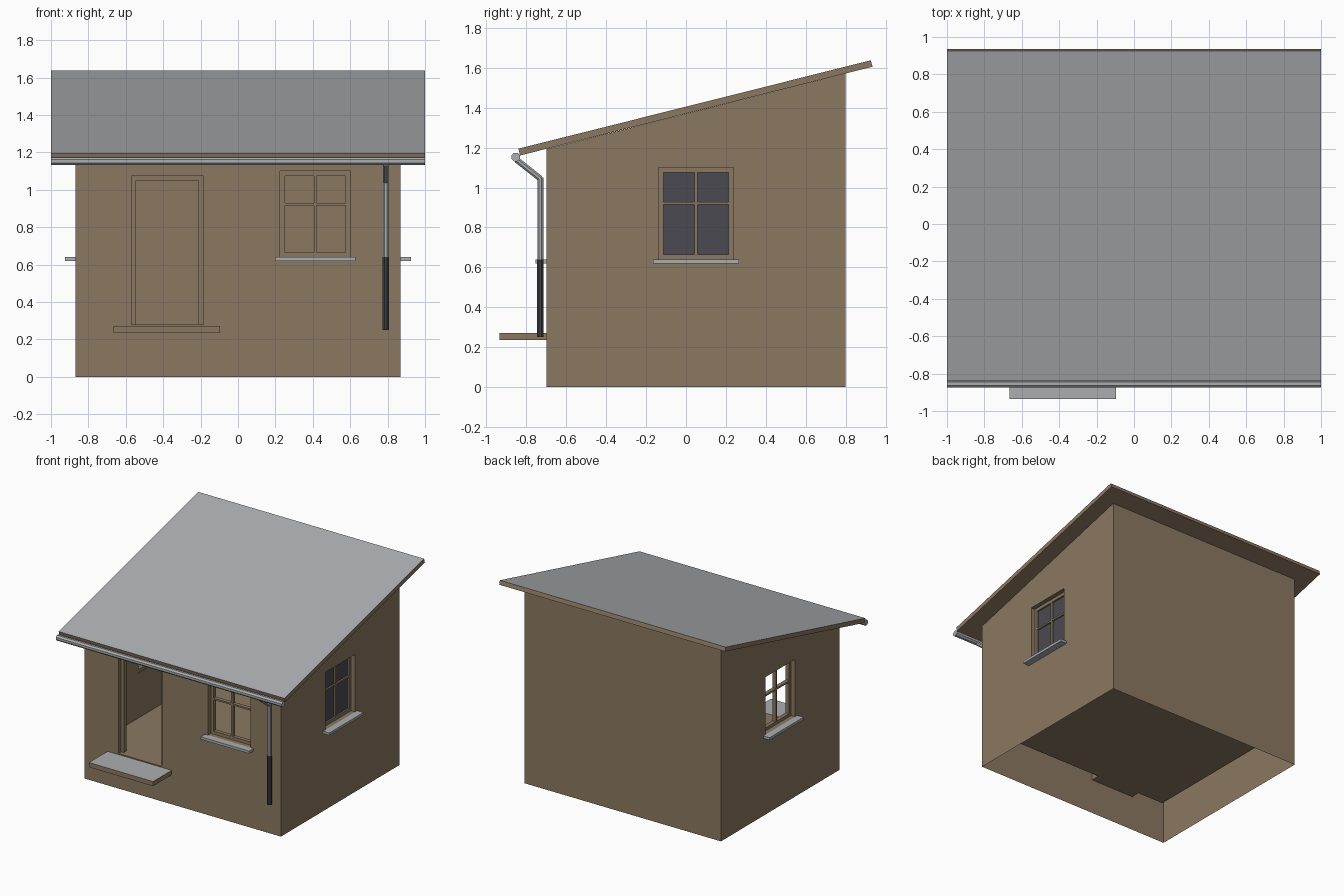
import bpy
import bmesh
from math import pi
from mathutils import Matrix, Vector

if "Cube" in bpy.data.objects:
    bpy.data.objects.remove(bpy.data.objects["Cube"], do_unlink=True)


def material(name, r, g, b):
    m = bpy.data.materials.new(name)
    m.use_nodes = True
    m.diffuse_color = (r, g, b, 1)
    m.node_tree.nodes["Principled BSDF"].inputs["Base Color"].default_value = (r, g, b, 1)
    return m


BROWN = material("wall_brown", 0.26, 0.19, 0.12)
GREY = material("sheet_grey", 0.41, 0.42, 0.44)
GLASS = material("dark_glass", 0.07, 0.068, 0.085)
DARK = material("dark_pipe", 0.05, 0.05, 0.055)


def finish(name, bm, mats, top_grey=False, matrix=None):
    """Turn a bmesh into an object; upward faces may take the second colour."""
    if matrix:
        bm.transform(matrix)
    bmesh.ops.recalc_face_normals(bm, faces=bm.faces)
    if top_grey:
        for f in bm.faces:
            f.material_index = int(f.normal.z > 0.9)
    mesh = bpy.data.meshes.new(name)
    bm.to_mesh(mesh)
    bm.free()
    for m in mats:
        mesh.materials.append(m)
    ob = bpy.data.objects.new(name, mesh)
    bpy.context.collection.objects.link(ob)
    return ob


def add_box(bm, lo, hi):
    lo, hi = Vector(lo), Vector(hi)
    size = Matrix.Diagonal((*(hi - lo), 1))
    bmesh.ops.create_cube(bm, size=1, matrix=Matrix.Translation((lo + hi) / 2) @ size)


def boxes(name, items, mats, **kw):
    bm = bmesh.new()
    for lo, hi in items:
        add_box(bm, lo, hi)
    return finish(name, bm, mats, **kw)


def prism(name, profile, half, mats, **kw):
    """Extrude a (y, z) profile along x."""
    bm = bmesh.new()
    face = bm.faces.new([bm.verts.new((-half, y, z)) for y, z in profile])
    out = bmesh.ops.extrude_face_region(bm, geom=[face])["geom"]
    moved = [v for v in out if isinstance(v, bmesh.types.BMVert)]
    bmesh.ops.translate(bm, verts=moved, vec=(2 * half, 0, 0))
    return finish(name, bm, mats, **kw)


def tube(name, a, b, radius, mat, sides=8):
    a, b = Vector(a), Vector(b)
    bm = bmesh.new()
    turn = (b - a).to_track_quat('Z', 'Y').to_matrix().to_4x4()
    bmesh.ops.create_cone(bm, cap_ends=True, segments=sides, radius1=radius, radius2=radius,
                          depth=(b - a).length,
                          matrix=Matrix.Translation((a + b) / 2) @ turn @ Matrix.Rotation(pi / sides, 4, 'Z'))
    return finish(name, bm, [mat])


# Wall shell, thick above the floor and hollow below it
W, FRONT, BACK, T, FLOOR = 0.87, -0.70, 0.80, 0.07, 0.28
walls = prism("walls", [(FRONT, 0), (BACK, 0), (BACK, 1.572), (FRONT, 1.193)], W, [BROWN])

# Local frames of the three walls with windows: x along, y inward
places = {
    "front": Matrix.Translation((0.4125, FRONT, 0)),
    "right": Matrix.Translation((W, 0.05, 0)) @ Matrix.Rotation(pi / 2, 4, 'Z'),
    "left": Matrix.Translation((-W, 0.05, 0)) @ Matrix.Rotation(-pi / 2, 4, 'Z'),
}
U, LOW, HIGH = 0.188, 0.64, 1.10

# Cut the room, the doorway and the window openings
cutters = [
    boxes("room_cutter", [((-W + T, FRONT + T, FLOOR), (W - T, BACK - T, 2))], []),
    boxes("door_cutter", [((-0.57, FRONT - 0.1, FLOOR), (-0.185, FRONT + 0.1, 1.075))], []),
]
for side, mat in places.items():
    cutters.append(boxes(side + "_cutter", [((-U, -0.1, LOW), (U, 0.1, HIGH))], [], matrix=mat))
bpy.context.view_layer.objects.active = walls
for c in cutters:
    c.hide_render = True
    mod = walls.modifiers.new("cut", 'BOOLEAN')
    mod.operation, mod.solver, mod.object = 'DIFFERENCE', 'EXACT', c
    bpy.ops.object.modifier_apply(modifier=mod.name)
    bpy.data.objects.remove(c, do_unlink=True)

# Open the underside
bm = bmesh.new()
bm.from_mesh(walls.data)
under = [f for f in bm.faces if all(abs(v.co.z) < 0.001 for v in f.verts)]
bmesh.ops.delete(bm, geom=under, context='FACES_ONLY')
for f in bm.faces:
    f.material_index = 0
bm.to_mesh(walls.data)
bm.free()

# Window frames with cross bars, and sills
D0, D1 = 0.035, 0.066
for side, mat in places.items():
    bars = [((-U, D0, LOW), (-0.1625, D1, HIGH)), ((0.1625, D0, LOW), (U, D1, HIGH)),
            ((-0.1625, D0, LOW), (0.1625, D1, 0.665)), ((-0.1625, D0, 1.075), (0.1625, D1, HIGH)),
            ((-0.007, D0, 0.665), (0.007, D1, 1.075)),
            ((-0.1625, D0, 0.916), (-0.007, D1, 0.929)), ((0.007, D0, 0.916), (0.1625, D1, 0.929))]
    boxes(side + "_window_frame", bars, [BROWN], matrix=mat)
    boxes(side + "_window_sill", [((-0.215, -0.055, 0.62), (0.215, 0, 0.64))], [GREY], matrix=mat)
boxes("right_window_glass", [((-0.17, 0.048, 0.655), (0.17, 0.054, 1.085))], [GLASS],
      matrix=places["right"])

# Door frame and front step
E0, E1 = FRONT + D0, FRONT + D1
boxes("door_frame", [((-0.57, E0, FLOOR), (-0.545, E1, 1.075)),
                     ((-0.21, E0, FLOOR), (-0.185, E1, 1.075)),
                     ((-0.545, E0, 1.05), (-0.21, E1, 1.075))], [BROWN])
boxes("front_step", [((-0.665, -0.935, 0.235), (-0.097, FRONT, 0.272))], [BROWN, GREY], top_grey=True)

# Sloping roof slab with a grey top
prism("roof", [(-0.84, 1.195), (-0.832, 1.161), (0.935, 1.606), (0.926, 1.638)], 1.0,
      [BROWN, GREY], top_grey=True)

# Gutter and downpipe
tube("gutter", (-1, -0.854, 1.153), (1, -0.854, 1.153), 0.023, GREY)
PX, PY = 0.79, -0.73
tube("downpipe_elbow", (PX, -0.85, 1.14), (PX, PY, 1.045), 0.016, GREY)
tube("downpipe_upper", (PX, PY, 0.64), (PX, PY, 1.05), 0.016, GREY)
tube("downpipe_lower", (PX, PY, 0.25), (PX, PY, 0.64), 0.018, DARK)
